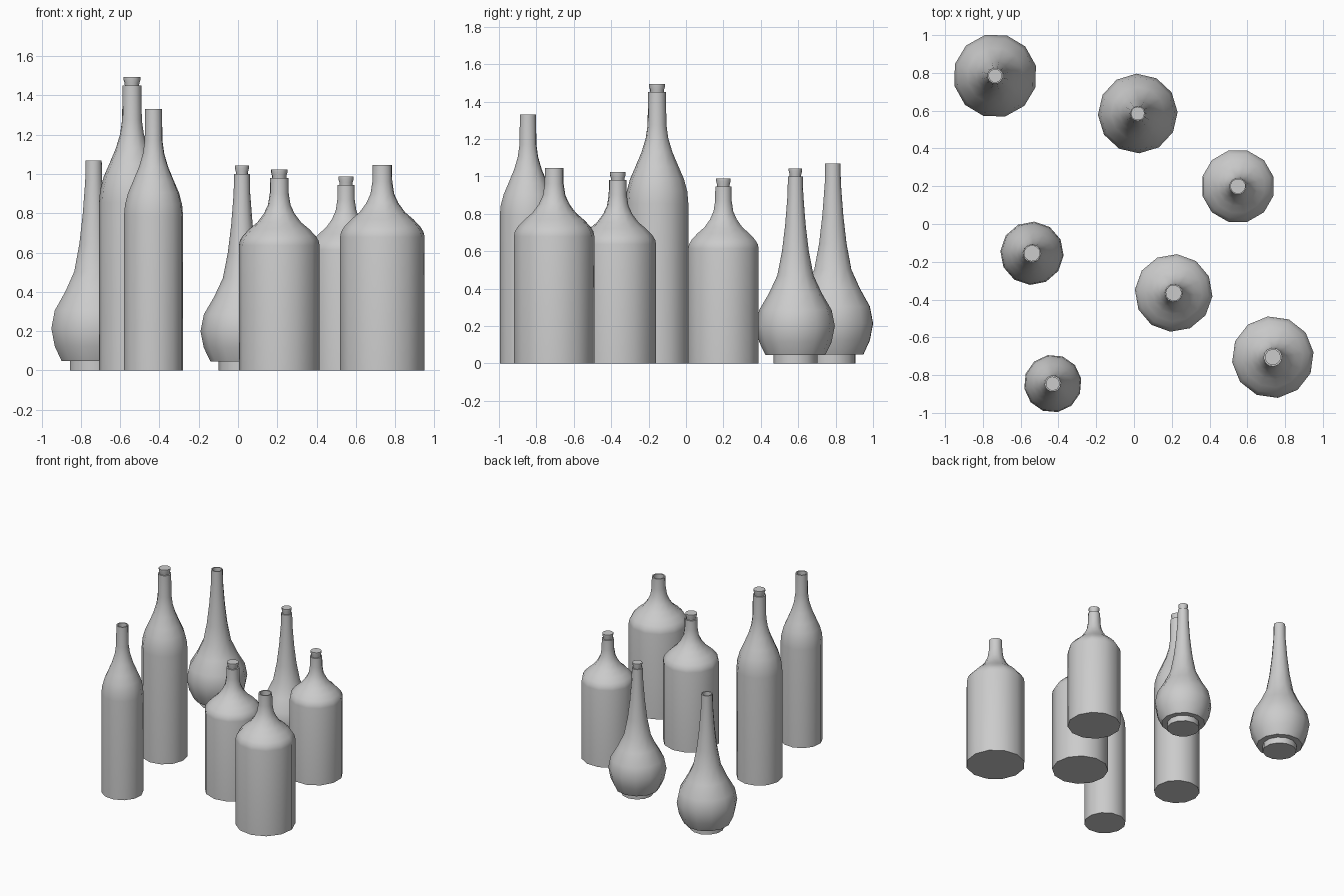
import bpy
import bmesh
from math import cos, sin, radians, tau

SIDES = 12

cube = bpy.data.objects.get("Cube")
if cube:
    bpy.data.objects.remove(cube, do_unlink=True)

# One plain grey for everything
grey = bpy.data.materials.new("plain_grey")
grey.use_nodes = True
colour = (0.6, 0.6, 0.6, 1)
grey.diffuse_color = colour
grey.node_tree.nodes["Principled BSDF"].inputs["Base Color"].default_value = colour


def lathe(name, profile, place, turn):
    """Turn a (radius, height) profile round z and cap both ends."""
    bm = bmesh.new()
    rings = []
    for r, z in profile:
        angles = [radians(turn) + tau * i / SIDES for i in range(SIDES)]
        rings.append([bm.verts.new((r * cos(a), r * sin(a), z)) for a in angles])
    for low, high in zip(rings, rings[1:]):
        for i in range(SIDES):
            j = (i + 1) % SIDES
            bm.faces.new((low[i], low[j], high[j], high[i]))
    bm.faces.new(rings[0][::-1])
    bm.faces.new(rings[-1])
    for face in bm.faces:
        face.smooth = True
    mesh = bpy.data.meshes.new(name)
    bm.to_mesh(mesh)
    bm.free()
    mesh.set_sharp_from_angle(angle=radians(42))
    mesh.materials.append(grey)
    obj = bpy.data.objects.new(name, mesh)
    obj.location = (*place, 0)
    bpy.context.collection.objects.link(obj)


# Outer profiles: radius as a share of the widest, height as a share of the rim
JUG = [(1, 0), (1, .65), (.975, .675), (.9, .7), (.74, .735), (.54, .77),
       (.38, .815), (.28, .86), (.235, .92), (.23, 1)]
TALL = [(1, 0), (1, .59), (.965, .635), (.86, .68), (.69, .725), (.49, .78),
        (.36, .83), (.3, .88), (.285, 1)]
FLASK = [(.56, 0), (.56, .045), (.76, .045), (.92, .115), (1, .2), (.92, .285),
         (.67, .375), (.46, .47), (.34, .6), (.26, .74), (.2, .9), (.19, 1)]


def bottle(name, shape, place, radius, height, turn, corked):
    outer = [(r * radius, z * height) for r, z in shape]
    neck = outer[-1][0]
    # Rim and the hollow of the neck
    bore = [(neck * .8, height), (neck * .8, height - .12)]
    lathe(name, outer + bore, place, turn)
    if corked:
        stopper = [(neck * .72, height - .04), (neck * .78, height + .012),
                   (neck * .9, height + .03), (neck * .9, height + .043)]
        lathe(name + "_cork", stopper, place, turn)


bottle("back_right_flask", FLASK, (-.735, .785), .222, 1.07, 14, False)
bottle("back_centre_flask", FLASK, (.02, .585), .211, 1.0, 2, True)
bottle("back_left_jug", JUG, (.55, .2), .195, .945, 15, True)
bottle("middle_tall_bottle", TALL, (-.54, -.155), .168, 1.45, -4, True)
bottle("front_centre_jug", JUG, (.21, -.365), .206, .98, -5, True)
bottle("front_left_jug", JUG, (.735, -.705), .217, 1.045, 7, False)
bottle("front_tall_bottle", TALL, (-.43, -.845), .153, 1.33, 10, False)
